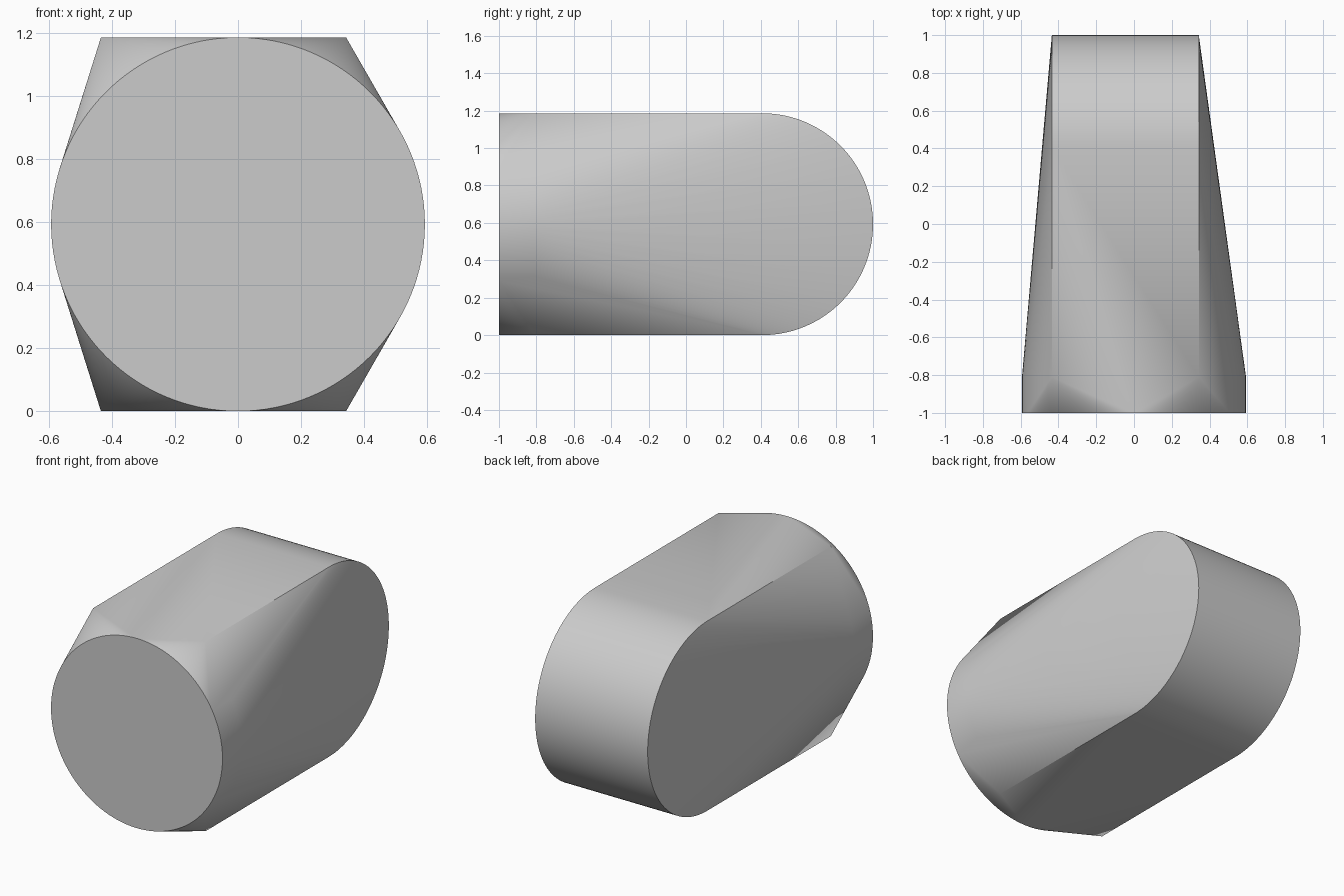
import bpy, bmesh, math

cube = bpy.data.objects.get("Cube")
if cube:
    bpy.data.objects.remove(cube, do_unlink=True)

R = 0.593                  # shared radius of front disc and rounded back
LEFT, RIGHT = 0.343, -0.435
STEP = -0.81               # where the front collar meets the slab
SEGS = 128

mat = bpy.data.materials.new("plain grey")
mat.use_nodes = True
grey = (0.6, 0.6, 0.6, 1)
mat.diffuse_color = grey
mat.node_tree.nodes["Principled BSDF"].inputs["Base Color"].default_value = grey

bm = bmesh.new()

# Round front collar: a short cylinder along y
for y in (-1, STEP):
    for i in range(SEGS):
        a = 2 * math.pi * i / SEGS
        bm.verts.new((R * math.cos(a), y, R + R * math.sin(a)))

# Slab with a half-round back end
for x in (LEFT, RIGHT):
    for z in (0, 2 * R):
        bm.verts.new((x, STEP, z))
    for i in range(SEGS // 2 + 1):
        a = math.pi * (i / (SEGS // 2) - 0.5)
        bm.verts.new((x, 1 - R + R * math.cos(a), R + R * math.sin(a)))

# Skin stretched over both parts
hull = bmesh.ops.convex_hull(bm, input=bm.verts[:])
loose = [v for v in set(hull["geom_interior"] + hull["geom_unused"])
         if isinstance(v, bmesh.types.BMVert) and not v.link_faces]
bmesh.ops.delete(bm, geom=loose, context='VERTS')
bmesh.ops.dissolve_limit(bm, angle_limit=math.radians(0.1),
                         verts=bm.verts[:], edges=bm.edges[:])
bmesh.ops.recalc_face_normals(bm, faces=bm.faces[:])

mesh = bpy.data.meshes.new("tapered_body")
bm.to_mesh(mesh)
bm.free()
body = bpy.data.objects.new("tapered_body", mesh)
bpy.context.collection.objects.link(body)
mesh.materials.append(mat)

bpy.context.view_layer.objects.active = body
body.select_set(True)
bpy.ops.object.shade_smooth_by_angle(angle=math.radians(30))
